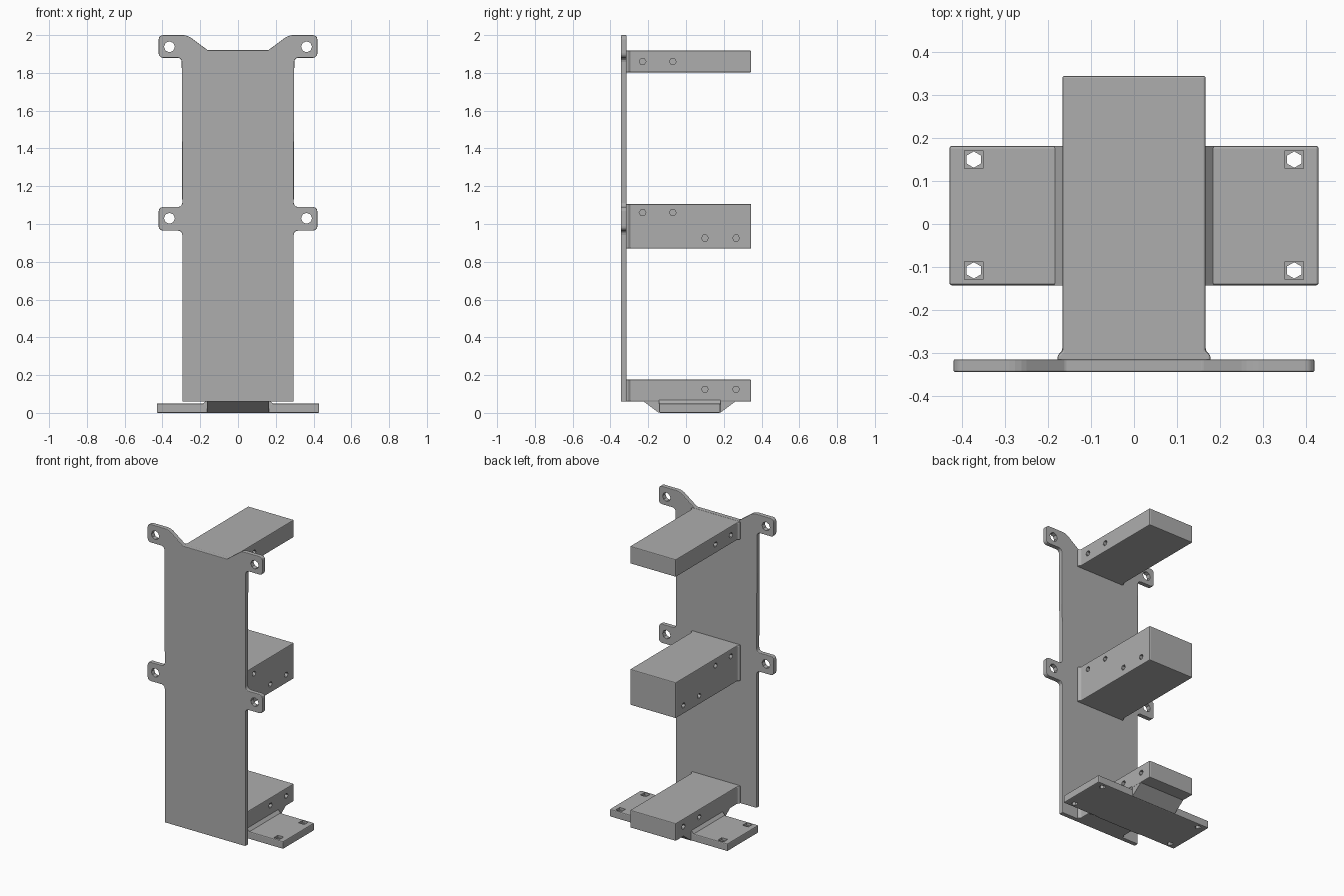
import bpy, bmesh, math
from mathutils import Vector, Matrix

old = bpy.data.objects.get("Cube")
if old:
    bpy.data.objects.remove(old, do_unlink=True)

grey = bpy.data.materials.new("plain grey")
grey.use_nodes = True
color = (0.42, 0.42, 0.42, 1)
grey.diffuse_color = color
grey.node_tree.nodes["Principled BSDF"].inputs["Base Color"].default_value = color


def add_object(name, bm):
    bmesh.ops.recalc_face_normals(bm, faces=bm.faces[:])
    mesh = bpy.data.meshes.new(name)
    bm.to_mesh(mesh)
    bm.free()
    mesh.materials.append(grey)
    obj = bpy.data.objects.new(name, mesh)
    bpy.context.collection.objects.link(obj)
    return obj


def prism(name, points, place, depth, rounded=None, radius=0.02):
    """Extrude a flat outline; optionally round the chosen corners."""
    bm = bmesh.new()
    bm.faces.new([bm.verts.new(place(a, b)) for a, b in points])
    if rounded:
        corners = [v for v in bm.verts if rounded(v.co)]
        bmesh.ops.bevel(bm, geom=corners, offset=radius, segments=3,
                        profile=0.5, affect='VERTICES')
    result = bmesh.ops.extrude_face_region(bm, geom=bm.faces[:])
    moved = [g for g in result["geom"] if isinstance(g, bmesh.types.BMVert)]
    bmesh.ops.translate(bm, verts=moved, vec=Vector(depth))
    return add_object(name, bm)


def apply_modifier(obj, mod):
    bpy.context.view_layer.objects.active = obj
    bpy.ops.object.modifier_apply(modifier=mod.name)


def soften(obj, width=0.006):
    mod = obj.modifiers.new("soft edges", 'BEVEL')
    mod.width = width
    mod.segments = 2
    mod.limit_method = 'ANGLE'
    apply_modifier(obj, mod)


def drill(obj, holes, axis, radius, depth, sides=8):
    """Cut holes centred on the given points along one axis."""
    turn = {'X': Matrix.Rotation(math.pi / 2, 4, 'Y'),
            'Y': Matrix.Rotation(math.pi / 2, 4, 'X'),
            'Z': Matrix.Rotation(math.pi / 4 if sides == 4 else 0, 4, 'Z')}[axis]
    bm = bmesh.new()
    for hole in holes:
        bmesh.ops.create_cone(bm, cap_ends=True, segments=sides, radius1=radius,
                              radius2=radius, depth=depth,
                              matrix=Matrix.Translation(hole) @ turn)
    cutter = add_object("hole_cutter", bm)
    cutter.hide_render = True
    mod = obj.modifiers.new("holes", 'BOOLEAN')
    mod.operation = 'DIFFERENCE'
    mod.solver = 'EXACT'
    mod.object = cutter
    apply_modifier(obj, mod)
    bpy.data.objects.remove(cutter, do_unlink=True)


# Back plate with two pairs of mounting ears
half = [(0.295, 0.06), (0.295, 0.965), (0.42, 0.965), (0.42, 1.09), (0.295, 1.09),
        (0.298, 1.88), (0.42, 1.88), (0.42, 2.0), (0.268, 2.0), (0.16, 1.92)]
outline = half + [(-x, z) for x, z in reversed(half)]
plate = prism("mounting_plate", outline, lambda x, z: (x, -0.345, z), (0, 0.03, 0),
              lambda co: abs(co.x) > 0.25 and co.z > 0.1, 0.022)
soften(plate, 0.004)
drill(plate, [(s * 0.363, -0.33, z) for s in (-1, 1) for z in (1.03, 1.938)],
      'Y', 0.029, 0.2)

# Three support arms, flared where they meet the plate
arm_half = [(0.178, -0.33), (0.178, -0.306), (0.167, -0.295), (0.167, 0.345)]
arm_outline = arm_half + [(-x, y) for x, y in reversed(arm_half)]
near, far = (-0.23, -0.07), (0.1, 0.265)
arms = [("upper_arm", 1.803, 1.918, [(y, 1.86) for y in near]),
        ("middle_arm", 0.87, 1.106, [(y, 1.06) for y in near] + [(y, 0.925) for y in far]),
        ("lower_arm", 0.06, 0.176, [(y, 0.125) for y in far])]
for name, low, high, holes in arms:
    arm = prism(name, arm_outline, lambda x, y: (x, y, low), (0, 0, high - low))
    soften(arm, 0.005)
    drill(arm, [(s * 0.167, y, z) for s in (-1, 1) for y, z in holes],
          'X', 0.018, 0.09, 6)

# Tapered block joining the lower arm to the foot
prism("foot_wedge", [(-0.23, 0.065), (-0.145, 0.001), (0.182, 0.001), (0.267, 0.065)],
      lambda y, z: (-0.165, y, z), (0.33, 0, 0))

# Foot with four countersunk screw holes
foot = prism("foot", [(-0.43, -0.143), (0.43, -0.143), (0.43, 0.182), (-0.43, 0.182)],
             lambda x, y: (x, y, 0), (0, 0, 0.05))
soften(foot)
screws = [(s * 0.373, y) for s in (-1, 1) for y in (-0.108, 0.15)]
drill(foot, [(x, y, 0.05) for x, y in screws], 'Z', 0.03, 0.03, 4)
drill(foot, [(x, y, 0.025) for x, y in screws], 'Z', 0.019, 0.2, 6)

# Small fillets between the foot and the wedge
for side, label in ((1, "left"), (-1, "right")):
    prism(label + "_foot_fillet", [(0.16, 0.04), (0.185, 0.049), (0.167, 0.068), (0.16, 0.068)],
          lambda x, z: (side * x, -0.143, z), (0, 0.325, 0))
